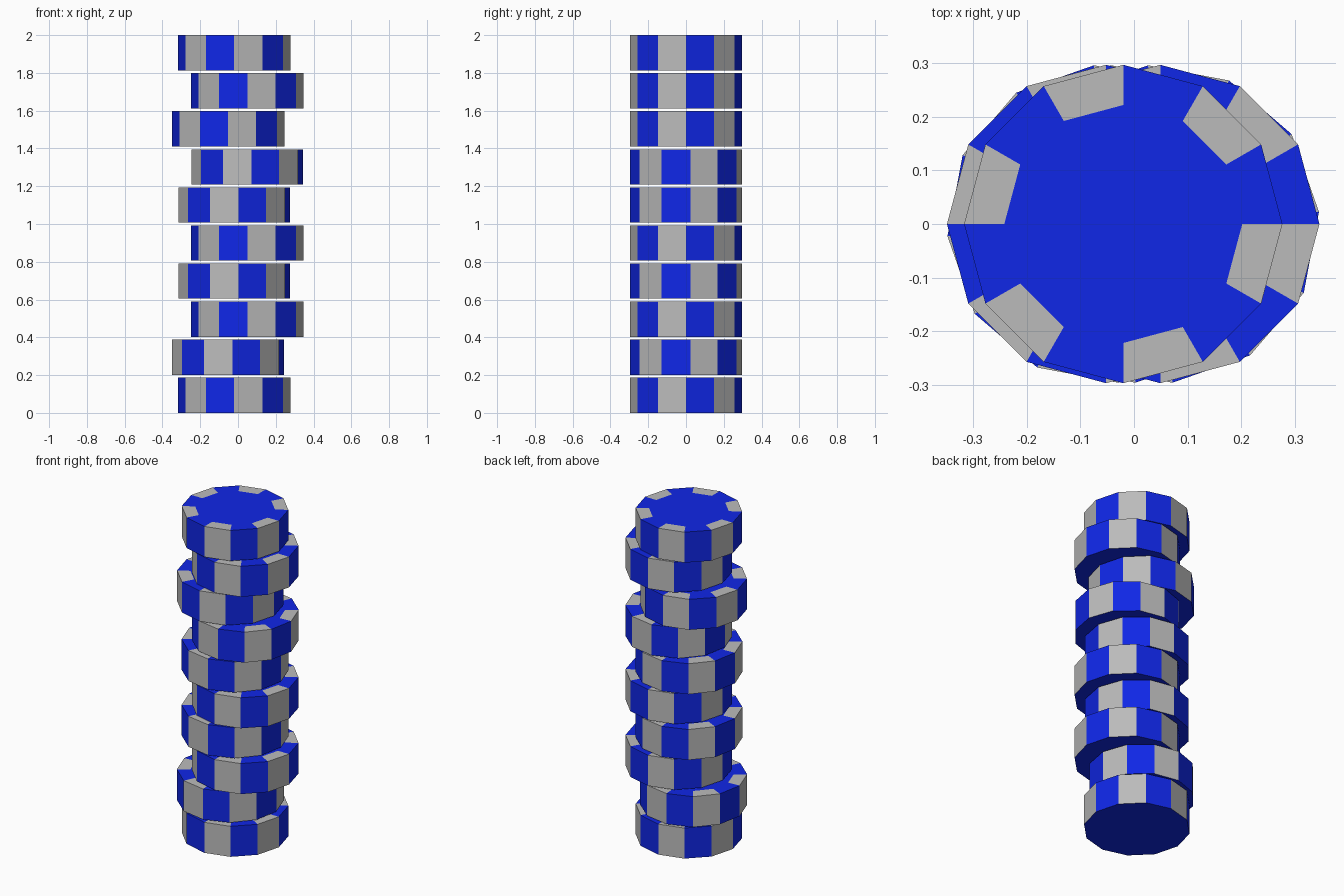
import bpy, bmesh, math
from mathutils import Matrix

if "Cube" in bpy.data.objects:
    bpy.data.objects.remove(bpy.data.objects["Cube"])

SIDES, RADIUS, HEIGHT, COUNT = 12, 0.297, 0.187, 10
PITCH = (2 - HEIGHT) / (COUNT - 1)


def material(name, rgb):
    m = bpy.data.materials.new(name)
    m.diffuse_color = (*rgb, 1)
    m.use_nodes = True
    m.node_tree.nodes["Principled BSDF"].inputs["Base Color"].default_value = m.diffuse_color
    return m


blue = material("blue", (0.005, 0.02, 0.8))
grey = material("grey", (0.5, 0.5, 0.5))

# One chip: twelve-sided disc with an inset top, alternate rim segments grey
bm = bmesh.new()
bmesh.ops.create_cone(bm, cap_ends=True, segments=SIDES, radius1=RADIUS, radius2=RADIUS,
                      depth=HEIGHT, matrix=Matrix.Translation((0, 0, HEIGHT / 2)))
top = [f for f in bm.faces if f.normal.z > 0.9]
bmesh.ops.inset_region(bm, faces=top, thickness=0.075 * math.cos(math.pi / SIDES),
                       use_even_offset=True)
for f in bm.faces:
    if len(f.verts) == 4:
        c = f.calc_center_median()
        sector = int(math.degrees(math.atan2(c.y, c.x)) % 360 // 30)
        f.material_index = sector % 2
mesh = bpy.data.meshes.new("chip")
bm.to_mesh(mesh)
bm.free()
mesh.materials.append(blue)
mesh.materials.append(grey)

# Stack: sideways shift and twist of each chip, bottom to top
L, C, R, T = -0.052, -0.02, 0.049, 0.6
stack = [(C, 0), (L, T), (R, 0), (C, T), (R, 0), (C, T), (R, T), (L, 0), (R, 0), (C, 0)]
for i, (x, twist) in enumerate(stack):
    chip = bpy.data.objects.new(f"chip_{i + 1}", mesh)
    chip.location = (x, 0, i * PITCH)
    chip.rotation_euler.z = twist
    bpy.context.collection.objects.link(chip)
